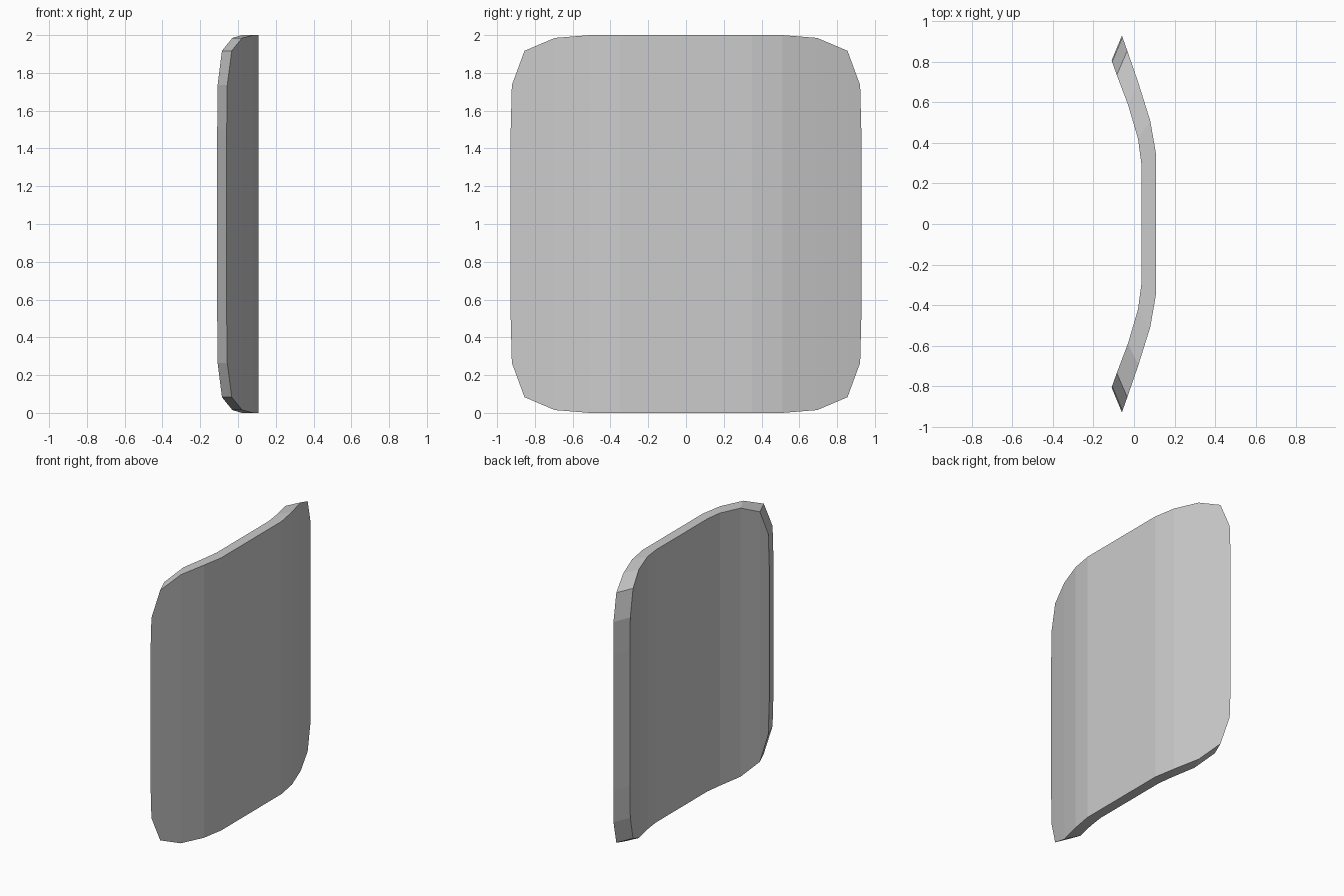
import bpy, bmesh

if "Cube" in bpy.data.objects:
    bpy.data.objects.remove(bpy.data.objects["Cube"])

# Half profile, centre to edge: outer x, outer y, inner x, inner y, half height
half = [
    (0.108, 0.35, 0.036, 0.30, 1.0),
    (0.08, 0.51, 0.02, 0.42, 1.0),
    (0.022, 0.695, -0.03, 0.59, 0.985),
    (-0.033, 0.855, -0.085, 0.735, 0.917),
    (-0.057, 0.922, -0.108, 0.80, 0.735),
    (-0.06, 0.928, -0.11, 0.808, 0.5),
]
# Mirror the profile across y = 0
columns = [(ox, -oy, ix, -iy, h) for ox, oy, ix, iy, h in reversed(half)] + half

# Curved panel: one ring of four corners per column, joined along y
bm = bmesh.new()
rings = []
for ox, oy, ix, iy, h in columns:
    corners = [(ox, oy, 1 - h), (ox, oy, 1 + h), (ix, iy, 1 + h), (ix, iy, 1 - h)]
    rings.append([bm.verts.new(c) for c in corners])
for a, b in zip(rings, rings[1:]):
    for i in range(4):
        j = (i + 1) % 4
        bm.faces.new((a[i], b[i], b[j], a[j]))

# Close both side edges
bm.faces.new(rings[0])
bm.faces.new(rings[-1])
bmesh.ops.recalc_face_normals(bm, faces=bm.faces)

mesh = bpy.data.meshes.new("curved_panel")
bm.to_mesh(mesh)
bm.free()
panel = bpy.data.objects.new("curved_panel", mesh)
bpy.context.collection.objects.link(panel)
